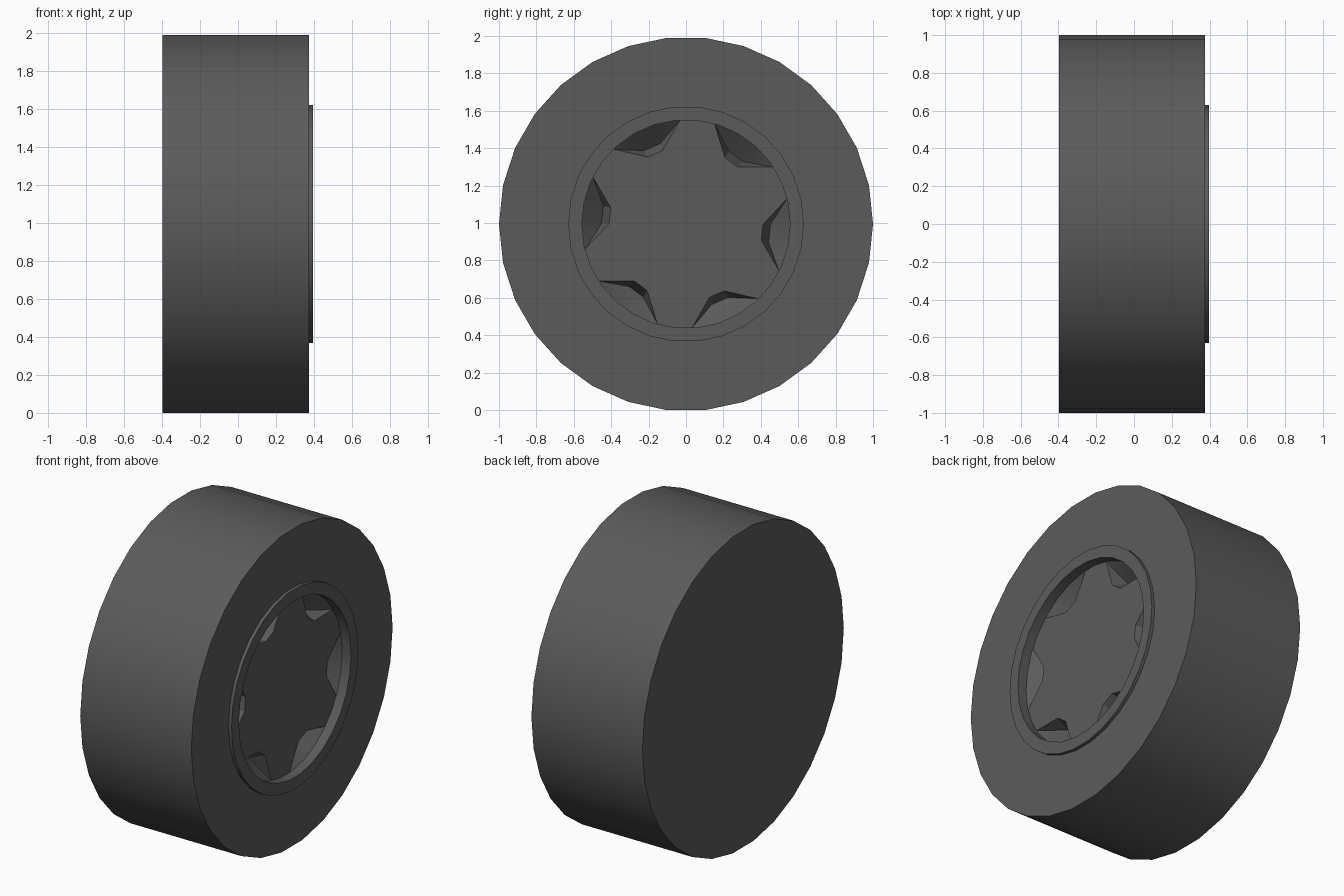
import bpy, bmesh, math

if "Cube" in bpy.data.objects:
    bpy.data.objects.remove(bpy.data.objects["Cube"])

SIDES = 30
STEP = 360 / SIDES
CZ = math.cos(math.radians(STEP / 2))      # axle height, wheel rests on a flat side
R_RIM = 0.557
X_FACE, X_PIT = 0.335, 0.235               # hub face and bottom of the pockets

mat = bpy.data.materials.new("dark_grey")
mat.diffuse_color = (0.105, 0.105, 0.105, 1)
mat.use_nodes = True
mat.node_tree.nodes["Principled BSDF"].inputs["Base Color"].default_value = mat.diffuse_color


def point(x, r, deg):
    a = math.radians(deg)
    return (x, r * math.cos(a), CZ + r * math.sin(a))


def on_rim(deg):
    """Radius of the many-sided rim at an angle."""
    off = math.radians(deg % STEP - STEP / 2)
    return R_RIM * CZ / math.cos(off)


def rim_arc(a, b):
    """Angles from a to b with the rim corners in between."""
    k = range(math.floor(a / STEP) + 1, math.ceil(b / STEP))
    return [a] + [i * STEP for i in k] + [b]


def finish(name, bm, angle):
    me = bpy.data.meshes.new(name)
    bm.to_mesh(me)
    bm.free()
    me.materials.append(mat)
    ob = bpy.data.objects.new(name, me)
    bpy.context.collection.objects.link(ob)
    bpy.ops.object.select_all(action='DESELECT')
    ob.select_set(True)
    bpy.context.view_layer.objects.active = ob
    bpy.ops.object.shade_smooth_by_angle(angle=math.radians(angle))
    return ob


def lathe(name, profile, cap_start=False):
    bm = bmesh.new()
    rings = [[bm.verts.new(point(x, r, i * STEP)) for i in range(SIDES)]
             for x, r in profile]
    for p, q in zip(rings, rings[1:]):
        for i in range(SIDES):
            j = (i + 1) % SIDES
            bm.faces.new((p[i], p[j], q[j], q[i]))
    if cap_start:
        bm.faces.new(rings[0][::-1])
    for f in bm.faces:
        f.normal_flip()
    if cap_start:
        bmesh.ops.recalc_face_normals(bm, faces=bm.faces)
        back = min(bm.faces, key=lambda f: f.calc_center_median().x)
        if back.normal.x > 0:
            bmesh.ops.reverse_faces(bm, faces=bm.faces)
    return finish(name, bm, 30)


# Tyre: closed back, outer tread and front sidewall
lathe("tyre", [(-0.397, 1.0), (0.375, 1.0), (0.375, 0.63)], cap_start=True)

# Raised rim ring with its inner wall
lathe("rim_ring", [(0.375, 0.63), (0.396, 0.63), (0.396, R_RIM), (X_FACE, R_RIM)])

# Hub face: six-pointed star with sunken pockets between the points
bm = bmesh.new()
star = []
for n in range(6):
    mid = -6.3 + 60 * n
    arc = [bm.verts.new(point(X_FACE, on_rim(d), d))
           for d in rim_arc(mid - 20.3, mid + 20.3)]
    a, d = arc[0], arc[-1]
    b, c = [bm.verts.new(point(X_FACE, 0.412, mid + s * 6)) for s in (-1, 1)]
    b2, c2 = [bm.verts.new(point(X_PIT, 0.452, mid + s * 6)) for s in (-1, 1)]
    # pocket walls
    bm.faces.new((a, b2, b))
    bm.faces.new((b, b2, c2, c))
    bm.faces.new((c, c2, d))
    # sloping outer wall
    half = len(arc) // 2
    for i in range(len(arc) - 1):
        bm.faces.new((arc[i], arc[i + 1], b2 if i < half else c2))
    bm.faces.new((b2, arc[half], c2))
    # star outline, ending with the point before the next pocket
    tip = [bm.verts.new(point(X_FACE, on_rim(t), t))
           for t in rim_arc(mid + 20.3, mid + 39.7)[1:-1]]
    star += [a, b, c, d] + tip
bm.faces.new(star)
bmesh.ops.recalc_face_normals(bm, faces=bm.faces)
face = max(bm.faces, key=lambda f: f.calc_area())
if face.normal.x < 0:
    bmesh.ops.reverse_faces(bm, faces=bm.faces)
finish("hub_face", bm, 30)
